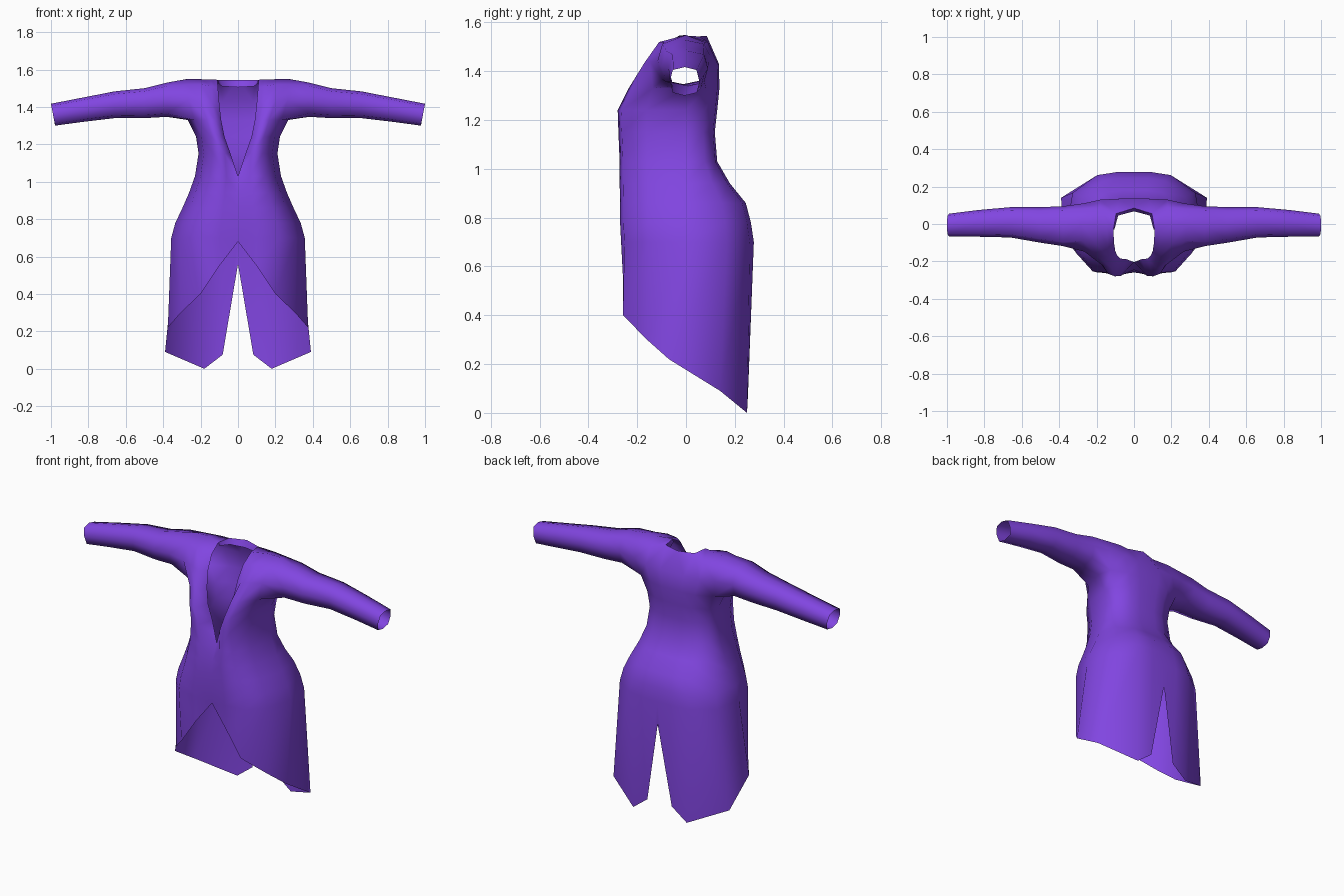
import bpy, bmesh, math
from mathutils import Vector

cube = bpy.data.objects.get("Cube")
if cube:
    bpy.data.objects.remove(cube, do_unlink=True)

# Single purple cloth material
cloth = bpy.data.materials.new("purple cloth")
cloth.use_nodes = True
COLOUR = (0.22, 0.06, 0.75, 1)
cloth.diffuse_color = COLOUR
bsdf = cloth.node_tree.nodes["Principled BSDF"]
bsdf.inputs["Base Color"].default_value = COLOUR
bsdf.inputs["Roughness"].default_value = 0.8


def add_row(bm, pts):
    return [bm.verts.new(p) for p in pts]


def bridge(bm, a, b, closed=False):
    """Join two rows of vertices with faces, collapsing repeated corners."""
    n = len(a)
    for i in range(n if closed else n - 1):
        j = (i + 1) % n
        corners = list(dict.fromkeys((a[i], a[j], b[j], b[i])))
        if len(corners) > 2:
            bm.faces.new(corners)


def finish(bm, name):
    """Orient outward, mirror the half and shade it smooth."""
    bmesh.ops.recalc_face_normals(bm, faces=bm.faces)
    rear = max(bm.faces, key=lambda f: f.calc_center_median().y)
    if rear.normal.y < 0:
        bmesh.ops.reverse_faces(bm, faces=bm.faces)
    mesh = bpy.data.meshes.new(name)
    bm.to_mesh(mesh)
    bm.free()
    mesh.materials.append(cloth)
    obj = bpy.data.objects.new(name, mesh)
    bpy.context.collection.objects.link(obj)
    mirror = obj.modifiers.new("mirror", 'MIRROR')
    mirror.use_clip = True
    mirror.merge_threshold = 0.002
    for p in mesh.polygons:
        p.use_smooth = True
    return obj


# Torso columns run from front centre, round the side, to back centre
FX = [0, 0.27, 0.62, 0.87, 1, 0.92, 0.55, 0.25, 0]
FY = [-1, -1, -0.95, -0.58, 0, 0.6, 0.94, 1, 1]

# height, half width, front y, back y, neck opening half width, centre dip
ROWS = [
    (0.70, 0.357, -0.266, 0.278, 0, 0.96),
    (0.78, 0.335, -0.270, 0.266, 0, 0.96),
    (0.86, 0.297, -0.270, 0.245, 0, 0.95),
    (0.94, 0.262, -0.272, 0.180, 0, 0.90),
    (1.03, 0.230, -0.272, 0.128, 0, 0.75),
    (1.15, 0.211, -0.277, 0.118, 0.040, 0.68),
    (1.24, 0.224, -0.280, 0.128, 0.072, 0.66),
    (1.33, 0.268, -0.235, 0.137, 0.090, 0.72),
]


def torso_row(z, w, front, back, neck, dip):
    pts = []
    for i, (fx, fy) in enumerate(zip(FX, FY)):
        x = w * fx
        y = -fy * front if fy < 0 else fy * back
        if i == 0:
            x, y = neck, y * dip
        if i == 1:
            x = max(x, neck + 0.03)
        pts.append((x, y, z))
    return pts


bm = bmesh.new()

# Hem: short notched front, long back with a slit
hem = add_row(bm, [(0, -0.25, 0.68), (0.1, -0.258, 0.55), (0.2, -0.258, 0.40),
                   (0.305, -0.16, 0.30), (0.375, -0.07, 0.22), (0.39, 0.14, 0.09),
                   (0.18, 0.25, 0), (0.082, 0.254, 0.075), (0, 0.272, 0.56)])
last = hem
for r in ROWS:
    row = add_row(bm, torso_row(*r))
    bridge(bm, last, row)
    last = row
chest = last

# Armhole ring, sharing its lower points with the torso
top, tf, front, rear, tb = add_row(bm, [
    (0.28, 0, 1.548), (0.275, -0.09, 1.52), (0.265, -0.148, 1.44),
    (0.27, 0.11, 1.44), (0.275, 0.08, 1.518)])
armhole = [top, tf, front, chest[3], chest[4], chest[5], rear, tb]

# Chest and shoulder, front
f1 = add_row(bm, [(0.10, -0.145, 1.42), (0.14, -0.175, 1.425), (0.2, -0.17, 1.435)]) + [front]
f2 = add_row(bm, [(0.107, -0.10, 1.50), (0.14, -0.115, 1.51), (0.2, -0.11, 1.52)]) + [tf]
ridge = add_row(bm, [(0.11, -0.03, 1.545), (0.145, -0.02, 1.547), (0.2, 0, 1.548)]) + [top]
bridge(bm, chest[:4], f1)
bridge(bm, f1, f2)
bridge(bm, f2, ridge)

# Upper back up to the neckline
b1 = [rear] + add_row(bm, [(0.18, 0.13, 1.43), (0.08, 0.135, 1.43), (0, 0.135, 1.43)])
b2 = [tb] + add_row(bm, [(0.18, 0.088, 1.522), (0.096, 0.055, 1.543), (0, 0.085, 1.545)])
bridge(bm, chest[5:], b1)
bridge(bm, b1, b2)
bridge(bm, [b2[0], b2[1], b2[1], b2[2]], ridge[::-1])

# Sleeve: x, top z, bottom z, front y, back y, cuff slant
SLEEVE = [(0.38, 1.530, 1.347, -0.118, 0.095, 0), (0.50, 1.500, 1.340, -0.100, 0.090, 0),
          (0.66, 1.483, 1.340, -0.072, 0.090, 0), (0.83, 1.450, 1.320, -0.068, 0.075, 0),
          (1.00, 1.417, 1.300, -0.066, 0.055, 0.022)]
RING = [(0, 1), (-0.8, 0.8), (-1, 0), (-0.8, -0.8), (0, -1), (0.8, -0.8), (1, 0), (0.8, 0.8)]
last = armhole
for x, zt, zb, yf, yb, slant in SLEEVE:
    cy, cz, ry, rz = (yf + yb) / 2, (zt + zb) / 2, (yb - yf) / 2, (zt - zb) / 2
    ring = add_row(bm, [(x - slant * (1 - v) / 2, cy + ry * u, cz + rz * v) for u, v in RING])
    bridge(bm, last, ring, closed=True)
    last = ring

neckline = [Vector(v.co) for v in (ridge[0], b2[2], b2[3])]
finish(bm, "robe")

# Folded lip inside the back of the neck
bm = bmesh.new()
outer = add_row(bm, neckline)
inner = add_row(bm, [(0.105, -0.03, 1.525), (0.085, 0.045, 1.51), (0, 0.068, 1.505)])
bridge(bm, outer, inner)
finish(bm, "collar_lip")
